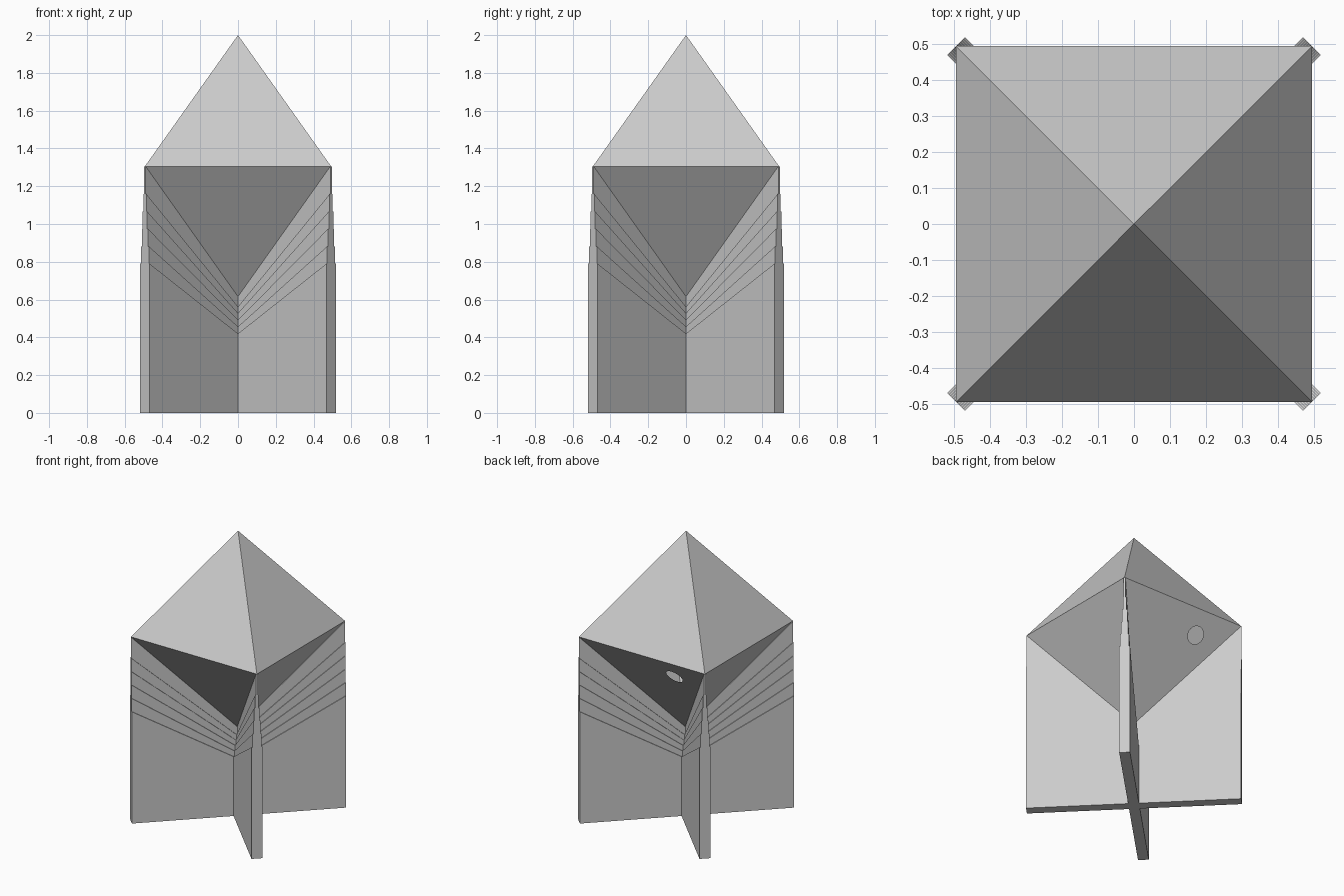
import bpy, bmesh, math
from mathutils import Vector, Matrix

cube = bpy.data.objects.get("Cube")
if cube:
    bpy.data.objects.remove(cube, do_unlink=True)

HALF = 0.493               # half width of the square body
EAVE, PEAK, TIP = 1.305, 2.0, 0.61
REACH = HALF * math.sqrt(2)
THICK = 0.035              # half thickness of the thickest wall layer
LAYERS = 6

grey = bpy.data.materials.new("plain grey")
grey.use_nodes = True
grey.diffuse_color = (0.6, 0.6, 0.6, 1)
grey.node_tree.nodes["Principled BSDF"].inputs["Base Color"].default_value = (0.6, 0.6, 0.6, 1)


def add_object(name, bm):
    mesh = bpy.data.meshes.new(name)
    bm.to_mesh(mesh)
    bm.free()
    mesh.materials.append(grey)
    obj = bpy.data.objects.new(name, mesh)
    bpy.context.collection.objects.link(obj)
    return obj


def edge_loop(bm, points):
    verts = [bm.verts.new(p) for p in points]
    return [bm.edges.new((verts[i - 1], verts[i])) for i in range(len(verts))]


# Hollow eight-sided body with a round entrance in the rear underside
bm = bmesh.new()
corners = [Vector((x * HALF, y * HALF, EAVE)) for x, y in ((-1, -1), (1, -1), (1, 1), (-1, 1))]
peak, tip = Vector((0, 0, PEAK)), Vector((0, 0, TIP))
for i in range(4):
    a, b = corners[i], corners[(i + 1) % 4]
    bm.faces.new([bm.verts.new(p) for p in (a, b, peak)])
    if i != 2:
        bm.faces.new([bm.verts.new(p) for p in (b, a, tip)])

a, b = corners[2], corners[3]
along = (b - a).normalized()
down = (tip - (a + b) / 2).normalized()
normal = down.cross(along)
if normal.y < 0:
    normal.negate()
centre = (a + b) / 2 + along * 0.187 + down * 0.167
ring = [centre + 0.06 * (along * math.cos(t) + down * math.sin(t))
        for t in (math.tau * i / 32 for i in range(32))]
edges = edge_loop(bm, [a, b, tip]) + edge_loop(bm, ring)
filled = bmesh.ops.triangle_fill(bm, edges=edges, normal=normal, use_beauty=True)
for face in filled["geom"]:
    if isinstance(face, bmesh.types.BMFace):
        face.normal_update()
        if face.normal.y < 0:
            face.normal_flip()
bmesh.ops.remove_doubles(bm, verts=bm.verts, dist=0.0001)
add_object("hollow_body", bm)


# Height of each stepped layer at the middle and at the outer end of a wall
def layer_top(k):
    if k == LAYERS - 1:
        return TIP, EAVE
    return 0.40 + 0.038 * k, 0.79 + 0.092 * k


# Crossed walls, each a stack of ever thinner V-shaped layers
def crossed_wall(name, angle):
    bm = bmesh.new()
    low = (0, 0)
    for k in range(LAYERS):
        high = layer_top(k)
        t = THICK * (LAYERS - k) / LAYERS
        outline = [(-REACH, low[1]), (0, low[0]), (REACH, low[1]),
                   (REACH, high[1]), (0, high[0]), (-REACH, high[1])]
        front = [bm.verts.new((u, -t, z)) for u, z in outline]
        back = [bm.verts.new((u, t, z)) for u, z in outline]
        for side in (front, back):
            bm.faces.new((side[0], side[1], side[4], side[5]))
            bm.faces.new((side[1], side[2], side[3], side[4]))
        for i in range(6):
            bm.faces.new((front[i - 1], front[i], back[i], back[i - 1]))
        low = high
    bmesh.ops.recalc_face_normals(bm, faces=bm.faces)
    bm.transform(Matrix.Rotation(math.radians(angle), 4, "Z"))
    add_object(name, bm)


crossed_wall("crossed_wall_a", 45)
crossed_wall("crossed_wall_b", 135)
